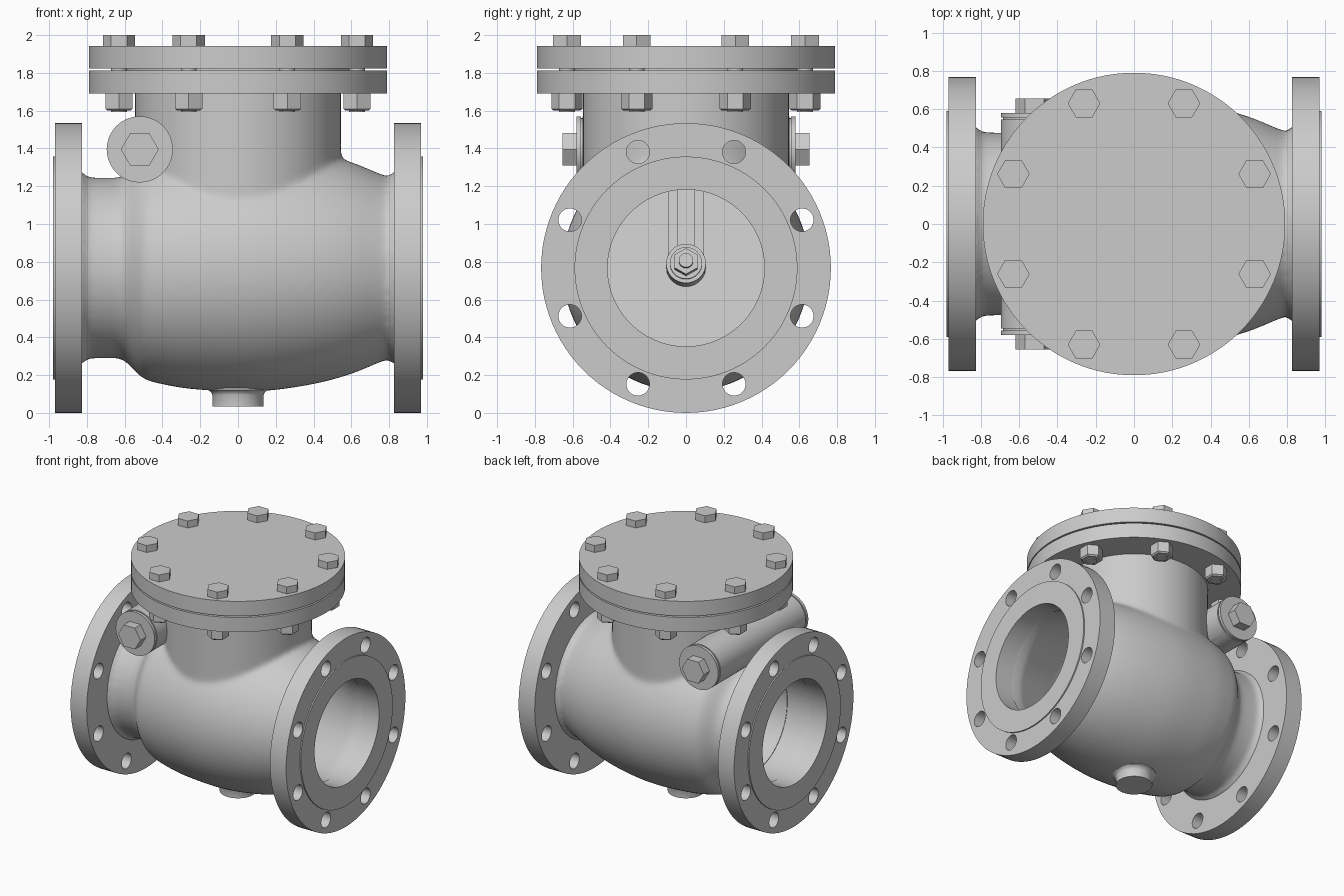
import bpy, bmesh, math
from mathutils import Matrix, Vector

if "Cube" in bpy.data.objects:
    bpy.data.objects.remove(bpy.data.objects["Cube"])

Z = 0.767                       # height of the pipe axis
AX = {'X': Matrix.Rotation(math.pi / 2, 4, 'Y'),
      'Y': Matrix.Rotation(-math.pi / 2, 4, 'X'),
      'Z': Matrix.Identity(4)}


def finish(ob, angle=35):
    bpy.ops.object.select_all(action='DESELECT')
    ob.select_set(True)
    bpy.context.view_layer.objects.active = ob
    bpy.ops.object.shade_smooth_by_angle(angle=math.radians(angle))


def new_object(name, bm, smooth=True):
    bmesh.ops.recalc_face_normals(bm, faces=bm.faces[:])
    me = bpy.data.meshes.new(name)
    bm.to_mesh(me)
    bm.free()
    ob = bpy.data.objects.new(name, me)
    bpy.context.collection.objects.link(ob)
    if smooth:
        finish(ob)
    return ob


def lathe(name, prof, loc=(0, 0, 0), axis='Z', n=96, ring=False, tilt=None, spin=0):
    """Revolve (radius, height) points about an axis; ring closes the profile."""
    bm = bmesh.new()
    if not ring:
        prof = [(0, prof[0][1])] + list(prof) + [(0, prof[-1][1])]
    vs = [bm.verts.new((r, 0, h)) for r, h in prof]
    es = [bm.edges.new(p) for p in zip(vs, vs[1:])]
    if ring:
        es.append(bm.edges.new((vs[-1], vs[0])))
    bmesh.ops.spin(bm, geom=vs + es, cent=(0, 0, 0), axis=(0, 0, 1),
                   angle=2 * math.pi, steps=n)
    bmesh.ops.remove_doubles(bm, verts=bm.verts[:], dist=1e-5)
    m = AX[axis] @ Matrix.Rotation(math.radians(spin), 4, 'Z')
    bm.transform((tilt if tilt else Matrix.Translation(loc)) @ m)
    return new_object(name, bm)


def cyl(name, r, h0, h1, **kw):
    return lathe(name, [(r, h0), (r, h1)], **kw)


def box(name, x0, x1, y, z0, z1, m):
    bm = bmesh.new()
    bmesh.ops.create_cube(bm, size=1)
    s = Matrix.Diagonal((x1 - x0, 2 * y, z1 - z0, 1))
    bm.transform(m @ Matrix.Translation(((x0 + x1) / 2, 0, (z0 + z1) / 2)) @ s)
    return new_object(name, bm, False)


def modify(ob, kind, **kw):
    bpy.context.view_layer.objects.active = ob
    md = ob.modifiers.new(kind, kind)
    for k, v in kw.items():
        setattr(md, k, v)
    bpy.ops.object.modifier_apply(modifier=md.name)


def boolean(ob, other, op='DIFFERENCE', keep=False):
    modify(ob, 'BOOLEAN', operation=op, solver='EXACT', object=other)
    if not keep:
        bpy.data.objects.remove(other)


def curve(pts, k=5):
    """Smooth curve through profile points."""
    out = []
    p = [Vector(a) for a in [pts[0]] + pts + [pts[-1]]]
    for a, b, c, d in zip(p, p[1:], p[2:], p[3:]):
        for i in range(k):
            t = i / k
            v = 0.5 * (2 * b + (c - a) * t + (2 * a - 5 * b + 4 * c - d) * t * t
                       + (3 * b - a - 3 * c + d) * t ** 3)
            out.append((v.x, v.y))
    return out + [tuple(pts[-1])]


# cast body: bulged barrel with upright bonnet neck, hollowed and softly filleted
pipe = dict(loc=(0, 0, Z), axis='X')
body = lathe('valve_body', [(0.515, -0.86), (0.515, -0.83)] + curve(
    [(0.495, -0.815), (0.48, -0.79), (0.478, -0.64), (0.50, -0.59), (0.55, -0.54),
     (0.59, -0.49), (0.615, -0.40), (0.64, -0.25), (0.655, 0), (0.645, 0.2),
     (0.61, 0.42), (0.56, 0.6), (0.495, 0.76), (0.485, 0.80), (0.495, 0.815)])
    + [(0.515, 0.83), (0.515, 0.86)], **pipe)
boolean(body, cyl('neck', 0.545, Z, 1.74), 'UNION')
cavities = [
    lathe('barrel_cavity', [(0.42, -1), (0.42, -0.56), (0.49, -0.53), (0.54, -0.40),
          (0.57, -0.2), (0.575, 0), (0.54, 0.35), (0.42, 0.74), (0.42, 1)], **pipe),
    cyl('neck_cavity', 0.46, Z, 1.9),
    cyl('hinge_pocket', 0.125, -0.28, 0.28, loc=(-0.52, 0, 1.395), axis='Y', n=48)]
for c in cavities:
    c.hide_render = True
    boolean(body, c, keep=True)
modify(body, 'REMESH', mode='VOXEL', voxel_size=0.018)
modify(body, 'SMOOTH', factor=0.5, iterations=8)
finish(body, 60)

# hinge boss across the neck with end caps and hex plugs
hinge = dict(loc=(-0.52, 0, 1.395), axis='Y')
boss = lathe('hinge_boss', [(0.175, -0.58), (0.175, -0.557), (0.165, -0.557),
             (0.165, -0.547), (0.175, -0.547), (0.175, 0.547), (0.165, 0.547),
             (0.165, 0.557), (0.175, 0.557), (0.175, 0.58)], **hinge)
for c in cavities:
    boolean(boss, c)
finish(boss)
cyl('hinge_pin', 0.055, -0.5, 0.5, n=32, **hinge)
for s, side in ((-1, 'front'), (1, 'back')):
    cyl('hinge_plug_' + side, 0.1, s * 0.57, s * 0.655, n=6, **hinge)

# pipe flanges with raised faces and eight bolt holes
for s, side in ((-1, 'inlet'), (1, 'outlet')):
    fl = lathe(side + '_flange', [(0.415, s * 0.825), (0.767, s * 0.825),
               (0.767, s * 0.97), (0.59, s * 0.97), (0.59, s * 0.98),
               (0.415, s * 0.98)], ring=True, **pipe)
    for i in range(8):
        a = math.radians(22.5 + 45 * i)
        boolean(fl, cyl('hole', 0.061, -1.1, 1.1, axis='X', n=32,
                        loc=(0, 0.665 * math.cos(a), Z + 0.665 * math.sin(a))))
    finish(fl)

# bonnet flange, gasket and cover
lathe('bonnet_flange', [(0.45, 1.692), (0.79, 1.692), (0.79, 1.812), (0.45, 1.812)],
      ring=True, n=128)
lathe('bonnet_gasket', [(0.45, 1.80), (0.6, 1.80), (0.6, 1.83), (0.45, 1.83)], ring=True)
cyl('bonnet_cover', 0.79, 1.823, 1.943, n=128)

# bonnet bolts
for i in range(8):
    a = math.radians(22.5 + 45 * i)
    p = (0.682 * math.cos(a), 0.682 * math.sin(a), 0)
    cyl(f'bolt_head_{i}', 0.085, 1.94, 2.0, loc=p, n=6)
    cyl(f'bolt_shank_{i}', 0.042, 1.592, 1.95, loc=p, n=24)
    lathe(f'bolt_nut_{i}', [(0.07, 1.60), (0.083, 1.61), (0.083, 1.695)],
          loc=p, n=6, spin=30)

# drain boss under the body
lathe('drain_boss', [(0.135, 0.035), (0.135, 0.095), (0.142, 0.11), (0.16, 0.122),
                     (0.16, 0.16)], n=64)

# seat sleeve and leaning swing disc with its arm, washer and nut
lathe('seat_ring', [(0.415, -0.62), (0.46, -0.62), (0.46, -0.42), (0.415, -0.42)],
      ring=True, **pipe)
lean = Matrix.Translation((-0.42, 0, Z)) @ Matrix.Rotation(math.radians(-10), 4, 'Y')
swing = dict(axis='X', tilt=lean)
cyl('swing_disc', 0.455, -0.03, 0.03, **swing)
cyl('disc_hub', 0.105, 0.02, 0.14, n=48, **swing)
cyl('disc_washer', 0.085, 0.13, 0.155, n=48, **swing)
cyl('disc_nut', 0.07, 0.15, 0.21, n=6, **swing)
cyl('disc_stud', 0.038, 0.15, 0.24, n=24, **swing)
box('swing_arm', 0.04, 0.09, 0.095, 0.0, 0.62, lean)
box('swing_arm_rib', 0.08, 0.13, 0.045, 0.05, 0.60, lean)
cyl('swing_arm_eye', 0.1, -0.12, 0.12, n=48, **hinge)
